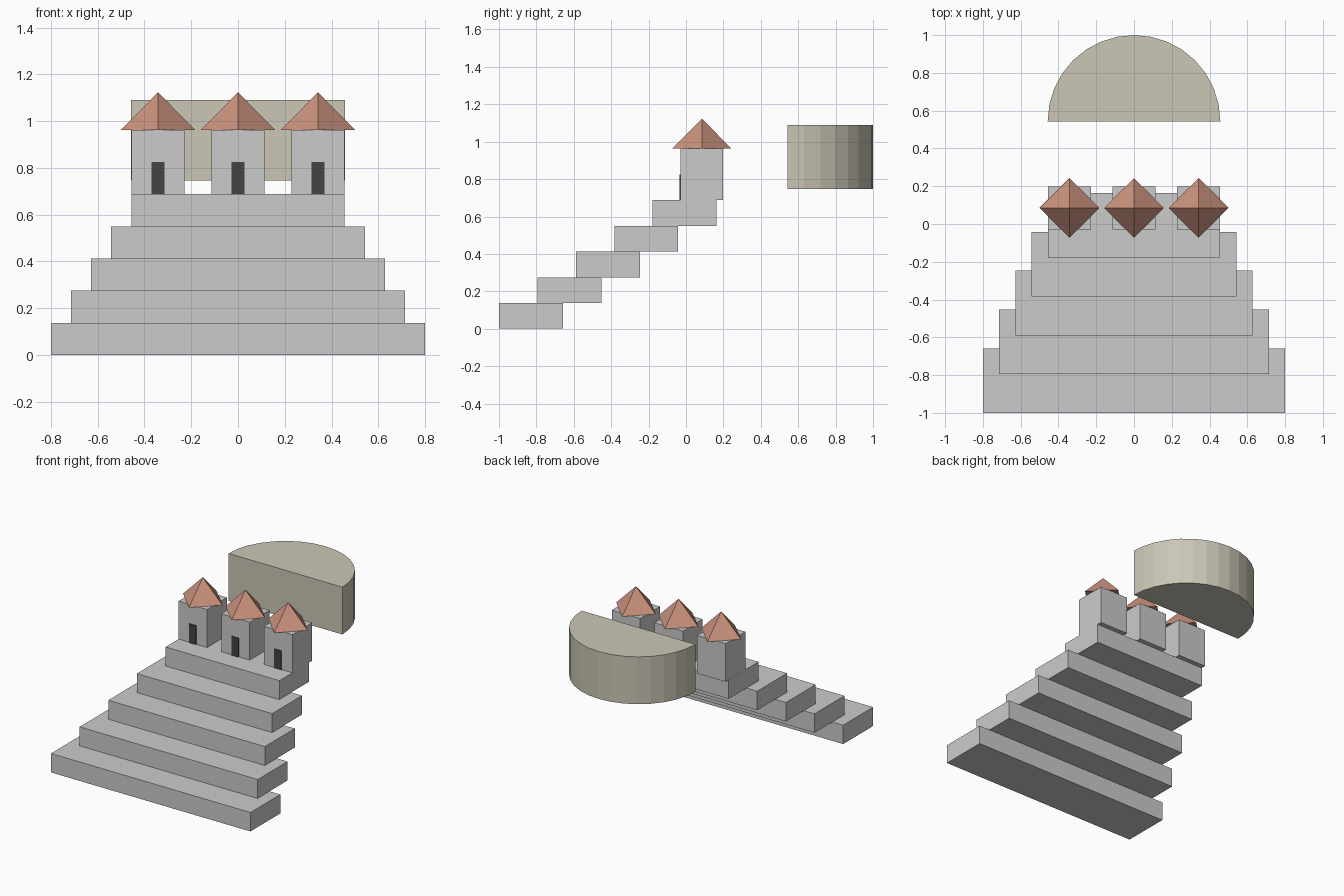
import bpy, bmesh, math

if "Cube" in bpy.data.objects:
    bpy.data.objects.remove(bpy.data.objects["Cube"])


def material(name, rgb):
    m = bpy.data.materials.new(name)
    m.diffuse_color = (*rgb, 1)
    m.use_nodes = True
    m.node_tree.nodes["Principled BSDF"].inputs["Base Color"].default_value = m.diffuse_color
    return m


def finish(name, bm, mat=None):
    bmesh.ops.recalc_face_normals(bm, faces=bm.faces)
    mesh = bpy.data.meshes.new(name)
    bm.to_mesh(mesh)
    bm.free()
    obj = bpy.data.objects.new(name, mesh)
    bpy.context.collection.objects.link(obj)
    if mat:
        mesh.materials.append(mat)
    return obj


def prism(name, outline, z0, z1, mat=None):
    """Extrude an xy outline from z0 up to z1."""
    bm = bmesh.new()
    face = bm.faces.new([bm.verts.new((x, y, z0)) for x, y in outline])
    top = bmesh.ops.extrude_face_region(bm, geom=[face])["geom"]
    bmesh.ops.translate(bm, vec=(0, 0, z1 - z0),
                        verts=[v for v in top if isinstance(v, bmesh.types.BMVert)])
    return finish(name, bm, mat)


def box(name, x0, x1, y0, y1, z0, z1, mat=None):
    return prism(name, [(x0, y0), (x1, y0), (x1, y1), (x0, y1)], z0, z1, mat)


terracotta = material("terracotta", (0.6, 0.29, 0.21))
dark = material("dark", (0.06, 0.055, 0.055))
sandstone = material("sandstone", (0.6, 0.57, 0.47))

# Staircase of overlapping, narrowing slabs
RISE = 0.1375
for i in range(5):
    half = 0.8 - 0.0859 * i
    y = -1 + 0.2055 * i
    box(f"step_{i + 1}", -half, half, y, y + 0.342, RISE * i, RISE * (i + 1))

# Three towers with doors and pyramid roofs
BASE, EAVES, CY = RISE * 5, 0.963, 0.085
for i, x in enumerate((-0.342, 0, 0.342), 1):
    box(f"tower_{i}", x - 0.114, x + 0.114, CY - 0.114, CY + 0.114, BASE, EAVES)
    box(f"door_{i}", x - 0.0285, x + 0.0285, CY - 0.12, CY - 0.108,
        BASE, BASE + 0.137, dark)
    bm = bmesh.new()
    bmesh.ops.create_cone(bm, cap_ends=True, segments=4, radius1=0.158,
                          radius2=0, depth=0.16)
    roof = finish(f"roof_{i}", bm, terracotta)
    roof.location = (x, CY, EAVES + 0.08)

# Half-round block floating behind the towers
N, R = 16, 0.457
arc = [(R * math.cos(math.pi * k / N), 0.543 + R * math.sin(math.pi * k / N))
       for k in range(N + 1)]
prism("half_drum", arc, 0.747, 1.09, sandstone)
